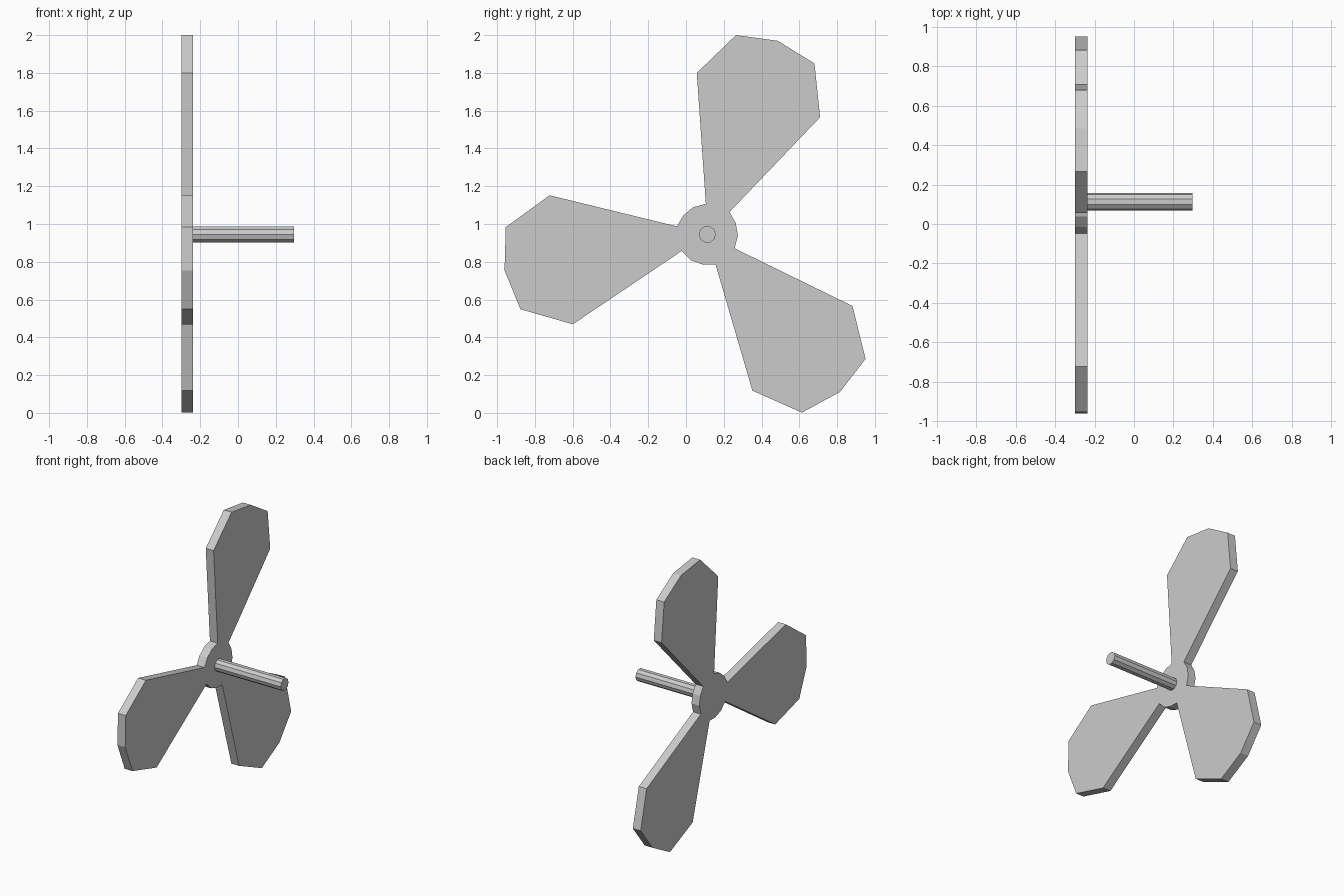
import bpy, bmesh
from math import radians, cos, sin
from mathutils import Matrix, Vector

if "Cube" in bpy.data.objects:
    bpy.data.objects.remove(bpy.data.objects["Cube"])

CY, CZ = 0.113, 0.945      # hub centre
BACK, FACE, TIP = -0.30, -0.237, 0.297

# One third of the propeller outline (y, z): a blade, then its hub arc
blade = [(0.23, 1.063), (0.71, 1.565), (0.68, 1.85), (0.485, 1.97),
         (0.265, 2.0), (0.057, 1.80), (0.105, 1.107)]
sector = [Vector((y - CY, z - CZ)) for y, z in blade]
sector += [Vector((cos(radians(a)), sin(radians(a)))) * 0.162 for a in (118, 142)]


def finish(name, bm):
    bmesh.ops.recalc_face_normals(bm, faces=bm.faces)
    mesh = bpy.data.meshes.new(name)
    bm.to_mesh(mesh)
    bm.free()
    obj = bpy.data.objects.new(name, mesh)
    obj.location = (0, CY, CZ)
    bpy.context.collection.objects.link(obj)


# Three-bladed flat propeller
bm = bmesh.new()
outline = []
for i in range(3):
    turn = Matrix.Rotation(radians(120 * i), 2)
    outline += [turn @ p for p in sector]
face = bm.faces.new([bm.verts.new((BACK, p.x, p.y)) for p in outline])
ext = bmesh.ops.extrude_face_region(bm, geom=[face], use_keep_orig=True)
moved = [g for g in ext["geom"] if isinstance(g, bmesh.types.BMVert)]
bmesh.ops.translate(bm, verts=moved, vec=(FACE - BACK, 0, 0))
finish("propeller_blades", bm)

# Drive shaft
bm = bmesh.new()
place = Matrix.Translation(((FACE + TIP) / 2, 0, 0)) @ Matrix.Rotation(radians(90), 4, 'Y')
bmesh.ops.create_cone(bm, cap_ends=True, segments=10, radius1=0.045, radius2=0.045,
                      depth=TIP - FACE, matrix=place)
finish("shaft", bm)
